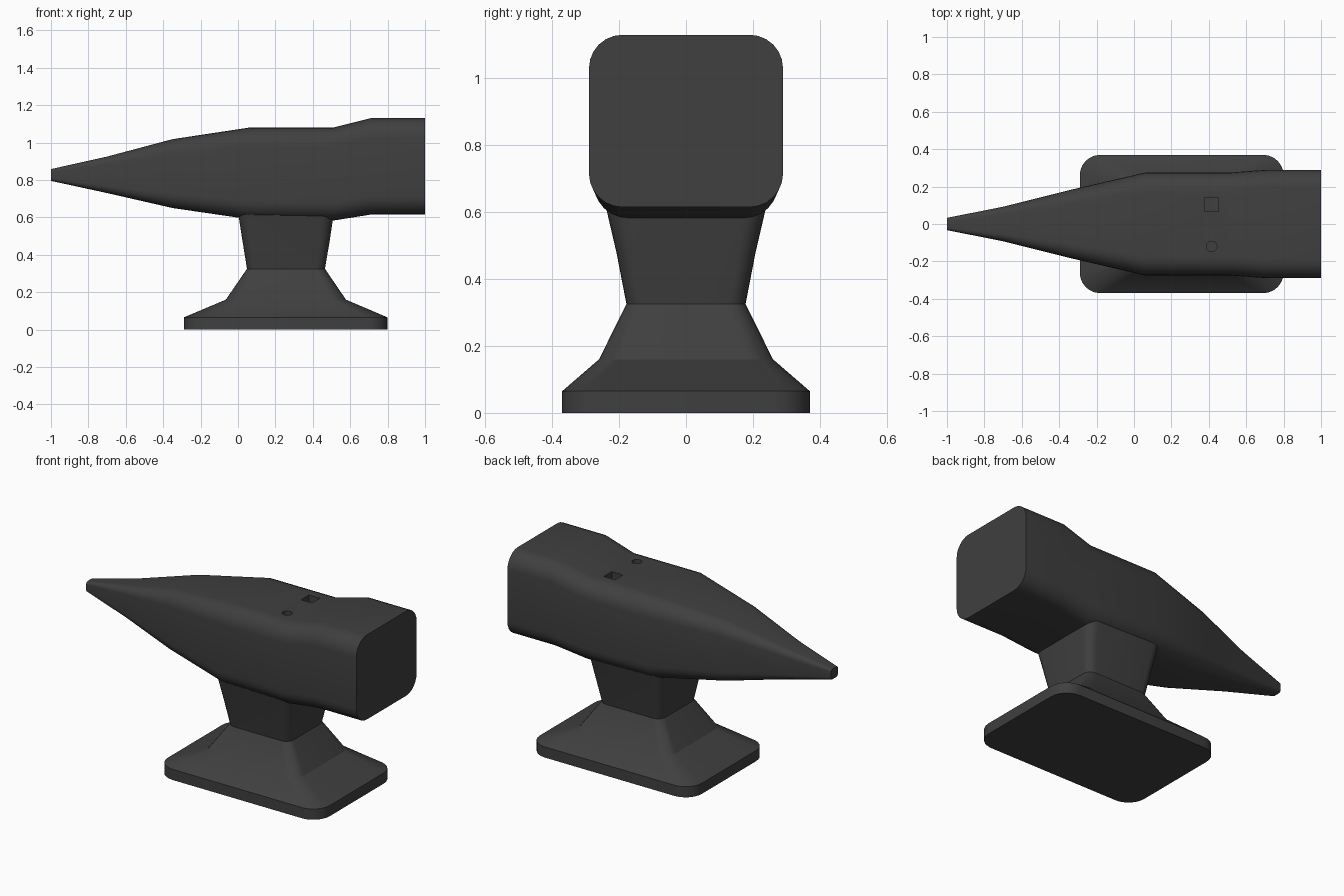
import bpy, bmesh, math

if "Cube" in bpy.data.objects:
    bpy.data.objects.remove(bpy.data.objects["Cube"])

dark = bpy.data.materials.new("dark_iron")
dark.diffuse_color = (0.05, 0.05, 0.05, 1)
dark.use_nodes = True
dark.node_tree.nodes["Principled BSDF"].inputs["Base Color"].default_value = dark.diffuse_color


def rounded_rect(u0, u1, v0, v1, r, seg=6):
    """Counter-clockwise outline with rounded corners."""
    pts = []
    corners = [(u1 - r, v1 - r), (u0 + r, v1 - r), (u0 + r, v0 + r), (u1 - r, v0 + r)]
    for k, (cu, cv) in enumerate(corners):
        for i in range(seg + 1):
            a = math.pi / 2 * (k + i / seg)
            pts.append((cu + r * math.cos(a), cv + r * math.sin(a)))
    return pts


def loft(name, rings):
    """Skin a list of equal-length point rings and cap both ends."""
    bm = bmesh.new()
    loops = [[bm.verts.new(p) for p in ring] for ring in rings]
    n = len(loops[0])
    for a, b in zip(loops, loops[1:]):
        for i in range(n):
            j = (i + 1) % n
            bm.faces.new((a[i], a[j], b[j], b[i]))
    bm.faces.new(loops[0][::-1])
    bm.faces.new(loops[-1])
    bmesh.ops.recalc_face_normals(bm, faces=bm.faces)
    mesh = bpy.data.meshes.new(name)
    bm.to_mesh(mesh)
    bm.free()
    obj = bpy.data.objects.new(name, mesh)
    bpy.context.collection.objects.link(obj)
    mesh.materials.append(dark)
    return obj


def select(obj):
    bpy.ops.object.select_all(action='DESELECT')
    obj.select_set(True)
    bpy.context.view_layer.objects.active = obj


def smooth(obj, angle):
    select(obj)
    bpy.ops.object.shade_smooth_by_angle(angle=math.radians(angle))


# Horn and body: x, half width, bottom, top, corner radius
body_sections = [
    (-1.00, 0.033, 0.795, 0.858, 0.015),
    (-0.70, 0.092, 0.730, 0.925, 0.040),
    (-0.35, 0.180, 0.650, 1.018, 0.075),
    (0.06, 0.275, 0.590, 1.080, 0.100),
    (0.51, 0.275, 0.583, 1.080, 0.100),
    (0.71, 0.290, 0.615, 1.130, 0.100),
    (1.00, 0.290, 0.615, 1.130, 0.100),
]
body = loft("horn_and_body", [
    [(x, y, z) for y, z in rounded_rect(-w, w, lo, hi, r)]
    for x, w, lo, hi, r in body_sections])

# Foot and waist: z, left, right, half depth, corner radius
foot_sections = [
    (0.000, -0.290, 0.800, 0.370, 0.110),
    (0.065, -0.290, 0.800, 0.370, 0.110),
    (0.160, -0.065, 0.577, 0.260, 0.075),
    (0.325, 0.048, 0.465, 0.178, 0.050),
    (0.480, 0.023, 0.491, 0.208, 0.055),
    (0.660, -0.005, 0.518, 0.250, 0.065),
]
foot = loft("foot_and_waist", [
    [(x, y, z) for x, y in rounded_rect(x0, x1, -d, d, r)]
    for z, x0, x1, d, r in foot_sections])

# Square and round tool holes in the top face
bpy.ops.mesh.primitive_cube_add(size=1, location=(0.415, 0.105, 1.08))
square_cutter = bpy.context.object
square_cutter.scale = (0.075, 0.075, 0.12)
bpy.ops.mesh.primitive_cylinder_add(vertices=24, radius=0.028, depth=0.12,
                                    location=(0.415, -0.12, 1.08))
round_cutter = bpy.context.object
for cutter in (square_cutter, round_cutter):
    cutter.hide_render = True
    mod = body.modifiers.new("hole", 'BOOLEAN')
    mod.operation = 'DIFFERENCE'
    mod.solver = 'EXACT'
    mod.object = cutter
    select(body)
    bpy.ops.object.modifier_apply(modifier=mod.name)
    bpy.data.objects.remove(cutter)

smooth(body, 35)
smooth(foot, 30)
